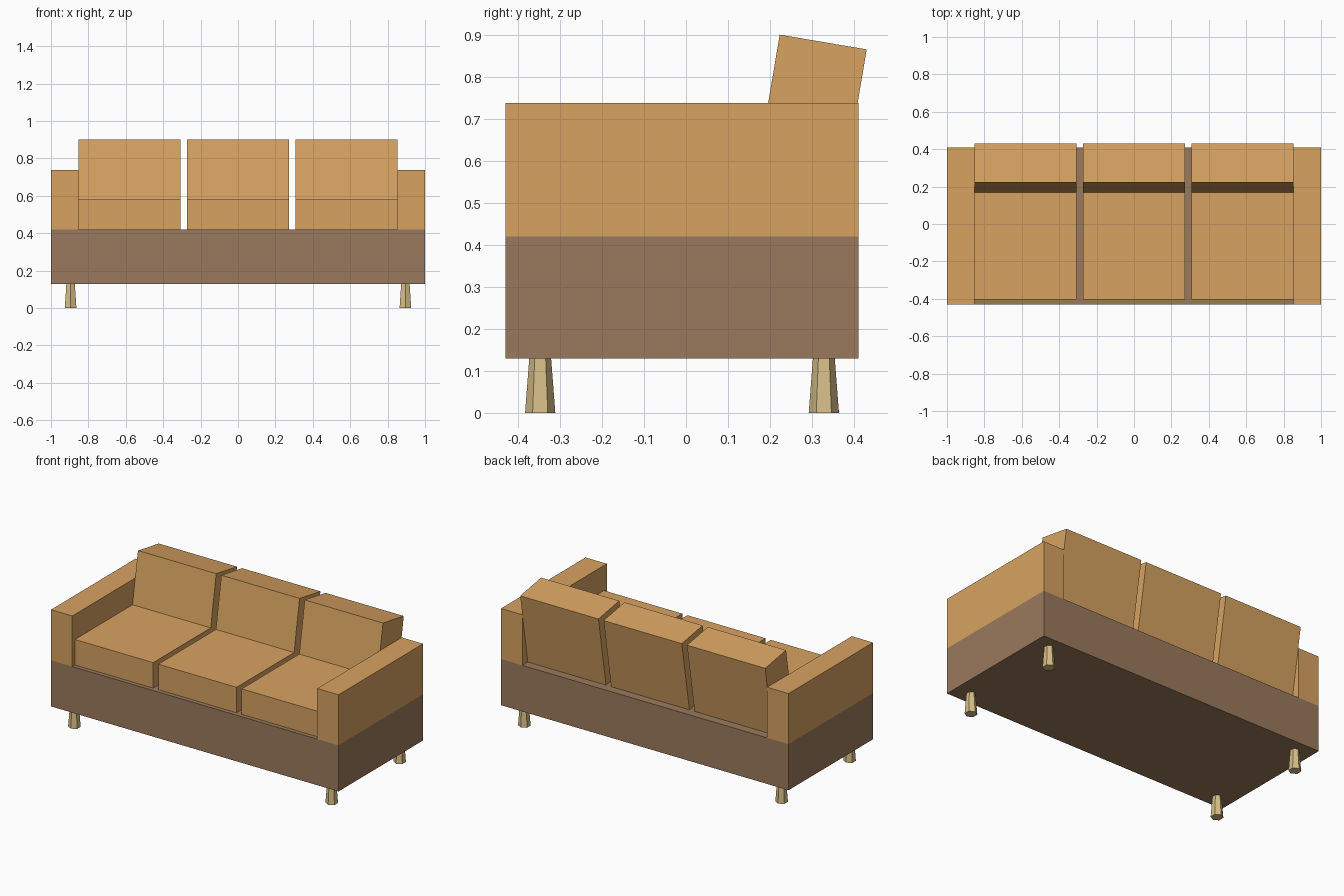
import bpy, bmesh
from math import radians
from mathutils import Matrix, Vector

cube = bpy.data.objects.get("Cube")
if cube:
    bpy.data.objects.remove(cube, do_unlink=True)


def material(name, rgb):
    # 8-bit display colour to linear
    lin = [((c / 255 + 0.055) / 1.055) ** 2.4 for c in rgb] + [1.0]
    m = bpy.data.materials.new(name)
    m.use_nodes = True
    m.diffuse_color = lin
    m.node_tree.nodes["Principled BSDF"].inputs["Base Color"].default_value = lin
    return m


tan = material("tan_upholstery", (215, 162, 97))
brown = material("brown_frame", (155, 122, 93))
wood = material("pale_wood", (215, 191, 135))


def finish(name, bm, mat):
    mesh = bpy.data.meshes.new(name)
    bm.to_mesh(mesh)
    bm.free()
    mesh.materials.append(mat)
    obj = bpy.data.objects.new(name, mesh)
    bpy.context.collection.objects.link(obj)
    return obj


def box(name, low, high, mat, origin=(0, 0, 0), tilt=0):
    low, high = Vector(low), Vector(high)
    place = (Matrix.Translation(origin) @ Matrix.Rotation(tilt, 4, 'X')
             @ Matrix.Translation((low + high) / 2)
             @ Matrix.Diagonal((high - low).to_4d()))
    bm = bmesh.new()
    bmesh.ops.create_cube(bm, size=1, matrix=place)
    return finish(name, bm, mat)


def leg(name, x, y):
    # Six-sided, flaring towards the floor, corners pointing front and back
    bm = bmesh.new()
    place = Matrix.Translation((x, y, 0.065)) @ Matrix.Rotation(radians(90), 4, 'Z')
    bmesh.ops.create_cone(bm, cap_ends=True, segments=6, radius1=0.036,
                          radius2=0.026, depth=0.13, matrix=place)
    # Turn so that two corners lie on the y axis
    corner = max(bm.verts, key=lambda v: v.co.y)
    if abs(corner.co.x - x) > 0.005:
        bmesh.ops.rotate(bm, verts=bm.verts, cent=(x, y, 0),
                         matrix=Matrix.Rotation(radians(30), 3, 'Z'))
    return finish(name, bm, wood)


FRONT, BACK = -0.43, 0.41
BASE_TOP = 0.42

# Frame
box("base", (-1, FRONT, 0.13), (1, BACK, BASE_TOP), brown)

# Arms and legs
for side, s in (("left", 1), ("right", -1)):
    xs = sorted((s * 0.852, s))
    box(side + "_arm", (xs[0], FRONT, BASE_TOP), (xs[1], BACK, 0.738), tan)
    leg("front_" + side + "_leg", s * 0.895, -0.347)
    leg("back_" + side + "_leg", s * 0.895, 0.328)

# Seat cushions and leaning back cushions
half = 0.272
for place, x in (("right", -0.58), ("middle", 0), ("left", 0.58)):
    box(place + "_seat_cushion", (x - half, -0.403, BASE_TOP),
        (x + half, 0.18, 0.58), tan)
    # Hung from its top front edge
    box(place + "_back_cushion", (-half, 0, -0.452), (half, 0.21, 0), tan,
        origin=(x, 0.223, 0.9), tilt=radians(-9.6))
